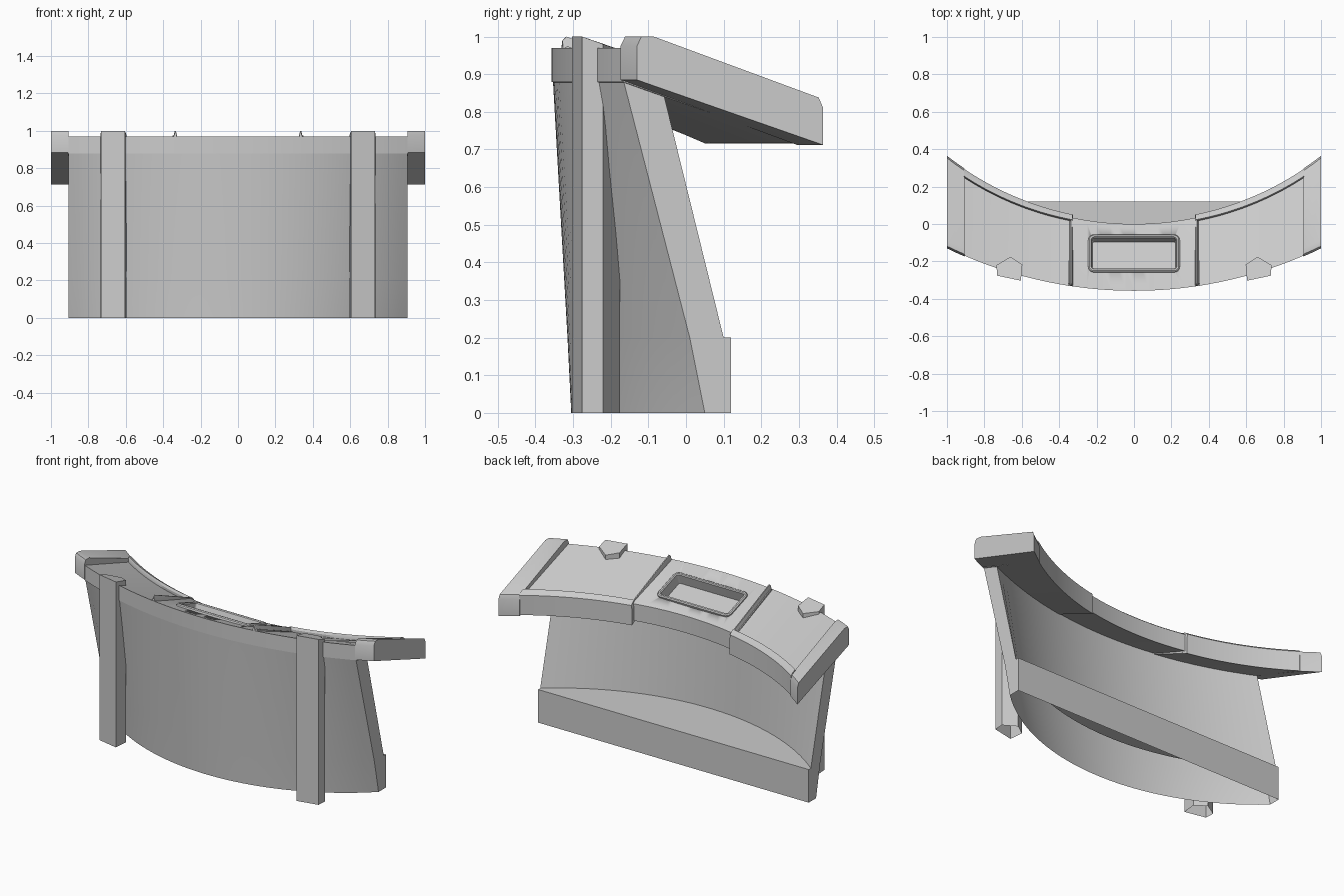
import bpy, bmesh
from math import sqrt, sin, cos, pi, atan2
from mathutils import Matrix

if "Cube" in bpy.data.objects:
    bpy.data.objects.remove(bpy.data.objects["Cube"])


def finish(name, bm, angle=30):
    bmesh.ops.recalc_face_normals(bm, faces=bm.faces[:])
    me = bpy.data.meshes.new(name)
    bm.to_mesh(me)
    bm.free()
    ob = bpy.data.objects.new(name, me)
    bpy.context.collection.objects.link(ob)
    bpy.ops.object.select_all(action='DESELECT')
    bpy.context.view_layer.objects.active = ob
    ob.select_set(True)
    bpy.ops.object.shade_smooth_by_angle(angle=angle * pi / 180)
    return ob


def loft(name, rings, closed=True, caps=True):
    """Skin a list of 3D rings; closed joins each ring's last point to its first."""
    bm = bmesh.new()
    vs = [[bm.verts.new(p) for p in r] for r in rings]
    n = len(rings[0])
    for a, b in zip(vs, vs[1:]):
        for i in range(n if closed else n - 1):
            j = (i + 1) % n
            bm.faces.new((a[i], a[j], b[j], b[i]))
    if caps:
        bm.faces.new(vs[0])
        bm.faces.new(vs[-1])
    return finish(name, bm)


def sweep(name, x0, x1, steps, section, side=1, closed=True):
    """Loft a y-z section that varies along x."""
    xs = [x0 + (x1 - x0) * i / steps for i in range(steps + 1)]
    return loft(name, [[(side * x, y, z) for y, z in section(x)] for x in xs], closed)


def arc(x, mid, edge, w=0.905):
    """y on a circular arc with given y at the centre and at x = w."""
    s = edge - mid
    r = (w * w + s * s) / (2 * s)
    return mid + r - sqrt(r * r - x * x)


def front(x):
    return arc(x, -0.357, -0.17)


def back(x):
    return arc(x, 0.015, 0.29)


# Curved leaning wall with straight rear step, open underneath
def wall_section(x):
    return [(arc(x, -0.305, 0.05), 0), (arc(x, -0.315, 0.01), 0.2),
            (arc(x, -0.354, -0.168), 0.89), (arc(x, -0.25, -0.06), 0.85),
            (arc(x, -0.22, 0.1), 0.2), (0.12, 0.2), (0.12, 0)]


sweep("curved_wall", -0.905, 0.905, 40, wall_section, closed=False)


# Centre counter panel
def centre_section(x):
    f, b = front(x), back(x) - 0.015
    return [(f, 0.88), (f, 0.97), (b - 0.012, 0.85), (b, 0.84), (b, 0.738)]


centre = sweep("centre_counter", -0.335, 0.335, 16, centre_section)


# Side counter panels, raised rims, dividers and end caps
def wing_section(x):
    f, b = front(x), back(x)
    return [(f, 0.88), (f, 0.97), (b, 0.815), (b, 0.717)]


def rim_section(x):
    b = back(x) + 0.002
    i = b - 0.03 - 0.018 * x
    return [(i, 0.80), (i, 0.845), (i + 0.008, 0.858), (b - 0.012, 0.847),
            (b, 0.835), (b, 0.716)]


def divider_section(x):
    f, b = front(x), back(x) + 0.002
    h = 1.0 if 0.33 < x < 0.341 else 0.975
    return [(f, 0.95), (f + 0.004, h - 0.01), (f + 0.015, h),
            (b - 0.012, h - 0.153), (b, h - 0.165), (b, 0.716)]


def cap_section(x):
    f, b = front(x) - 0.004, back(x) + 0.006
    return [(f, 0.885), (f, 0.975), (f + 0.012, 1.0), (f + 0.045, 1.0),
            (b - 0.012, 0.838), (b, 0.81), (b, 0.712)]


# Five-sided upright post outline
POST = [(0.605, -0.303, 1.0), (0.732, -0.276, 1.0), (0.735, -0.22, 0.98),
        (0.66, -0.175, 0.965), (0.597, -0.218, 0.98)]

for side, tag in ((1, "right"), (-1, "left")):
    sweep("wing_counter_" + tag, 0.33, 0.91, 16, wing_section, side)
    sweep("back_rim_" + tag, 0.33, 0.91, 16, rim_section, side)
    sweep("divider_" + tag, 0.326, 0.35, 4, divider_section, side)
    sweep("end_cap_" + tag, 0.905, 1.0, 2, cap_section, side)
    post = [(side * x, y, z) for x, y, z in POST]
    loft("post_" + tag, [[(x, y, 0) for x, y, z in post], post])
    bm = bmesh.new()
    bm.from_mesh(bpy.data.objects["post_" + tag].data)
    bmesh.ops.delete(bm, geom=[f for f in bm.faces if all(v.co.z < 0.001 for v in f.verts)],
                     context='FACES_ONLY')
    bm.to_mesh(bpy.data.objects["post_" + tag].data)
    bm.free()

# Recessed tray with a rounded raised frame, tilted with the counter
TILT = Matrix.Translation((0, -0.16, 0.902)) @ Matrix.Rotation(-atan2(0.12, 0.35), 4, 'X')


def rounded(inset, h, w=0.245, d=0.106, r=0.032):
    pts = []
    rr = max(r - inset, 0.006)
    for k, (sx, sy) in enumerate(((1, 1), (-1, 1), (-1, -1), (1, -1))):
        for i in range(5):
            a = (k + i / 4) * pi / 2
            pts.append((sx * (w - inset - rr) + rr * cos(a),
                        sy * (d - inset - rr) + rr * sin(a), h))
    return [TILT @ Matrix.Translation(p).translation for p in pts]


PROFILE = [(0, -0.01), (0, 0.012), (0.006, 0.018), (0.015, 0.018), (0.02, 0.012),
           (0.022, -0.055)]
cutter = loft("tray_cutter", [rounded(0.012, -0.06), rounded(0.012, 0.1)])
cutter.hide_render = True
mod = centre.modifiers.new("tray_hole", 'BOOLEAN')
mod.operation = 'DIFFERENCE'
mod.solver = 'EXACT'
mod.object = cutter
bpy.context.view_layer.objects.active = centre
bpy.ops.object.modifier_apply(modifier=mod.name)
bpy.data.objects.remove(cutter)
loft("tray_frame", [rounded(i, h) for i, h in PROFILE], caps=False)
loft("tray_floor", [rounded(0.014, -0.056), rounded(0.014, -0.05)])
